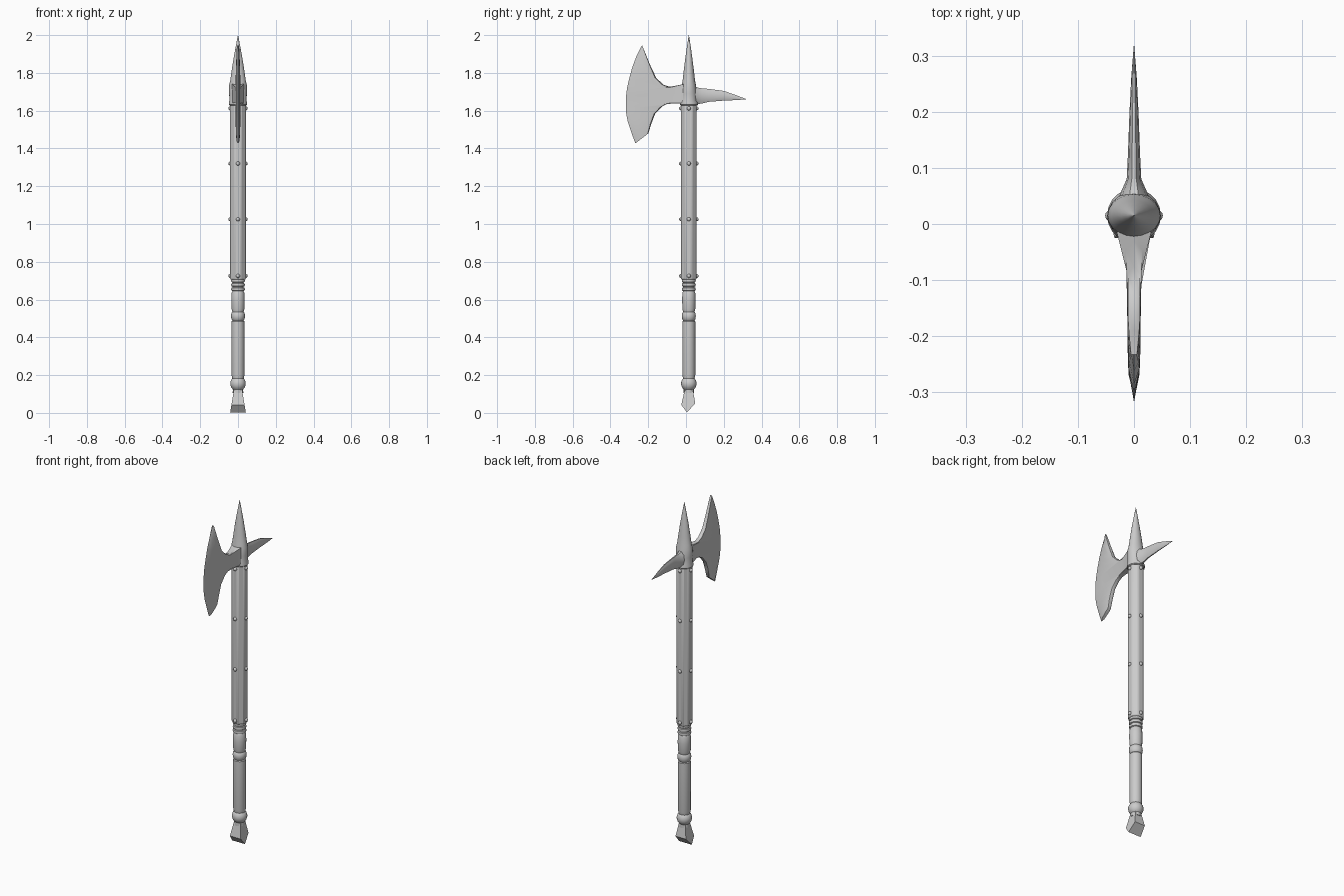
import bpy, bmesh, math
from mathutils import Vector

if "Cube" in bpy.data.objects:
    bpy.data.objects.remove(bpy.data.objects["Cube"])

AX = 0.015  # y position of the shaft axis


def make(name, verts, faces, angle=35):
    me = bpy.data.meshes.new(name)
    me.from_pydata(verts, [], faces)
    bm = bmesh.new()
    bm.from_mesh(me)
    bmesh.ops.remove_doubles(bm, verts=bm.verts, dist=1e-5)
    bmesh.ops.recalc_face_normals(bm, faces=bm.faces)
    bm.to_mesh(me)
    bm.free()
    ob = bpy.data.objects.new(name, me)
    bpy.context.collection.objects.link(ob)
    bpy.ops.object.select_all(action='DESELECT')
    ob.select_set(True)
    bpy.context.view_layer.objects.active = ob
    bpy.ops.object.shade_smooth_by_angle(angle=math.radians(angle))
    return ob


def loft(name, rings, angle=35):
    n = len(rings[0])
    verts = [v for r in rings for v in r]
    faces = [(i*n + j, i*n + (j+1) % n, (i+1)*n + (j+1) % n, (i+1)*n + j)
             for i in range(len(rings)-1) for j in range(n)]
    faces += [tuple(range(n)), tuple(range(len(verts)-n, len(verts)))]
    return make(name, verts, faces, angle)


def lathe(name, profile, n=20, phase=0.0, angle=35):
    # profile rows: radius, z, optional y squash
    rings = []
    for p in profile:
        r, z, s = (*p, 1)[:3]
        rings.append([(r*math.cos(phase + 2*math.pi*k/n),
                       AX + s*r*math.sin(phase + 2*math.pi*k/n), z) for k in range(n)])
    return loft(name, rings, angle)


# Turned grip with ring mouldings
grip = [(.030, .18), (.034, .20), (.034, .485), (.030, .49)]
for z0, z1 in ((.49, .535), (.645, .665), (.668, .688), (.69, .71)):
    h = (z1-z0)/2
    grip += [(.030 + .007*math.sin(t*math.pi/4), z0 + h - h*math.cos(t*math.pi/4)) for t in range(5)]
    if z0 == .49:
        grip += [(.034, .55), (.0355, .60), (.034, .635)]
lathe("grip", grip)

# Pommel ball with narrow necks
ball = [(.028, .105)] + [(.041*math.cos(math.radians(a)), .155 + .041*math.sin(math.radians(a)))
                         for a in range(-48, 49, 12)] + [(.033, .195), (.033, .205)]
lathe("pommel_ball", ball)

# Flared chisel-shaped butt
top = [(-.021, .125), (.021, .125)]
side = [(-.021, .125), (-.040, .042), (-.010, .003), (.034, .05), (.021, .125)]
verts = []
for s in (-1, 1):
    verts += [(s*(.042 - .17*z), AX + y, z) for y, z in side]
make("butt_wedge", verts, [(0, 1, 2, 3, 4), (5, 6, 7, 8, 9)] +
     [(i, (i+1) % 5, (i+1) % 5 + 5, i+5) for i in range(5)], 20)

# Upper shaft: eight sides with softened corners
shaft = lathe("upper_shaft", [(.0445, .705), (.0445, 1.635)], 8, math.pi/8)
bev = shaft.modifiers.new("soft_corners", 'BEVEL')
bev.width = .007
bev.segments = 2

# Rivets on four sides at four heights
for z in (.725, 1.025, 1.32, 1.612):
    for k in range(4):
        a = k*math.pi/2
        bpy.ops.mesh.primitive_uv_sphere_add(
            segments=12, ring_count=8, radius=.0105,
            location=(.041*math.cos(a), AX + .041*math.sin(a), z))
        bpy.context.object.name = "rivet"
        bpy.ops.object.shade_smooth()

# Head socket and top spike
lathe("socket_and_spike", [(.044, 1.628), (.048, 1.632), (.048, 1.642), (.045, 1.655, .95),
                           (.047, 1.69, .9), (.047, 1.735, .8), (.041, 1.76, .8),
                           (.034, 1.81, .8), (.023, 1.88, .8), (.011, 1.945, .85), (.0005, 2.0)])

# Axe blade: back outline with half thickness, paired with the cutting edge
back = [(-.231, 1.943, .006), (-.189, 1.84, .010), (-.157, 1.772, .012), (-.118, 1.737, .012),
        (-.075, 1.722, .012), (-.03, 1.736, .016), (.005, 1.745, .034), (.005, 1.64, .034), (-.03, 1.645, .016),
        (-.085, 1.642, .012), (-.126, 1.623, .012), (-.162, 1.586, .012),
        (-.183, 1.533, .012), (-.199, 1.48, .010)]
edge = [(-.233, 1.946), (-.262, 1.89), (-.286, 1.825), (-.302, 1.765), (-.312, 1.72),
        (-.316, 1.69), (-.318, 1.665), (-.318, 1.64), (-.318, 1.61), (-.316, 1.58),
        (-.309, 1.545), (-.299, 1.515), (-.286, 1.475), (-.268, 1.427)]
rings = []
for (by, bz, t), (ey, ez) in zip(back, edge):
    b, e = Vector((0, by, bz)), Vector((0, ey, ez))
    m = e.lerp(b, .22)
    q = e.lerp(b, .72)
    r = b.lerp(e, .06)
    w = min(t, .013)
    ring = [e]
    ring += [p + Vector((x, 0, 0)) for p, x in ((m, w*.8), (q, w), (r, t*.9))]
    ring += [b]
    ring += [p - Vector((x, 0, 0)) for p, x in ((r, t*.9), (q, w), (m, w*.8))]
    rings.append(ring)
loft("axe_blade", rings, 50)

# Rear spike: drooping tapered loft
sections = [(.03, 1.687, .034, .055), (.06, 1.679, .022, .046), (.08, 1.678, .013, .043),
            (.12, 1.681, .011, .036), (.20, 1.679, .008, .027), (.26, 1.670, .005, .015),
            (.317, 1.661, .0005, .001)]
loft("rear_spike", [[(w*math.cos(k*math.pi/5), y, z + h*math.sin(k*math.pi/5))
                     for k in range(10)] for y, z, w, h in sections], 45)
